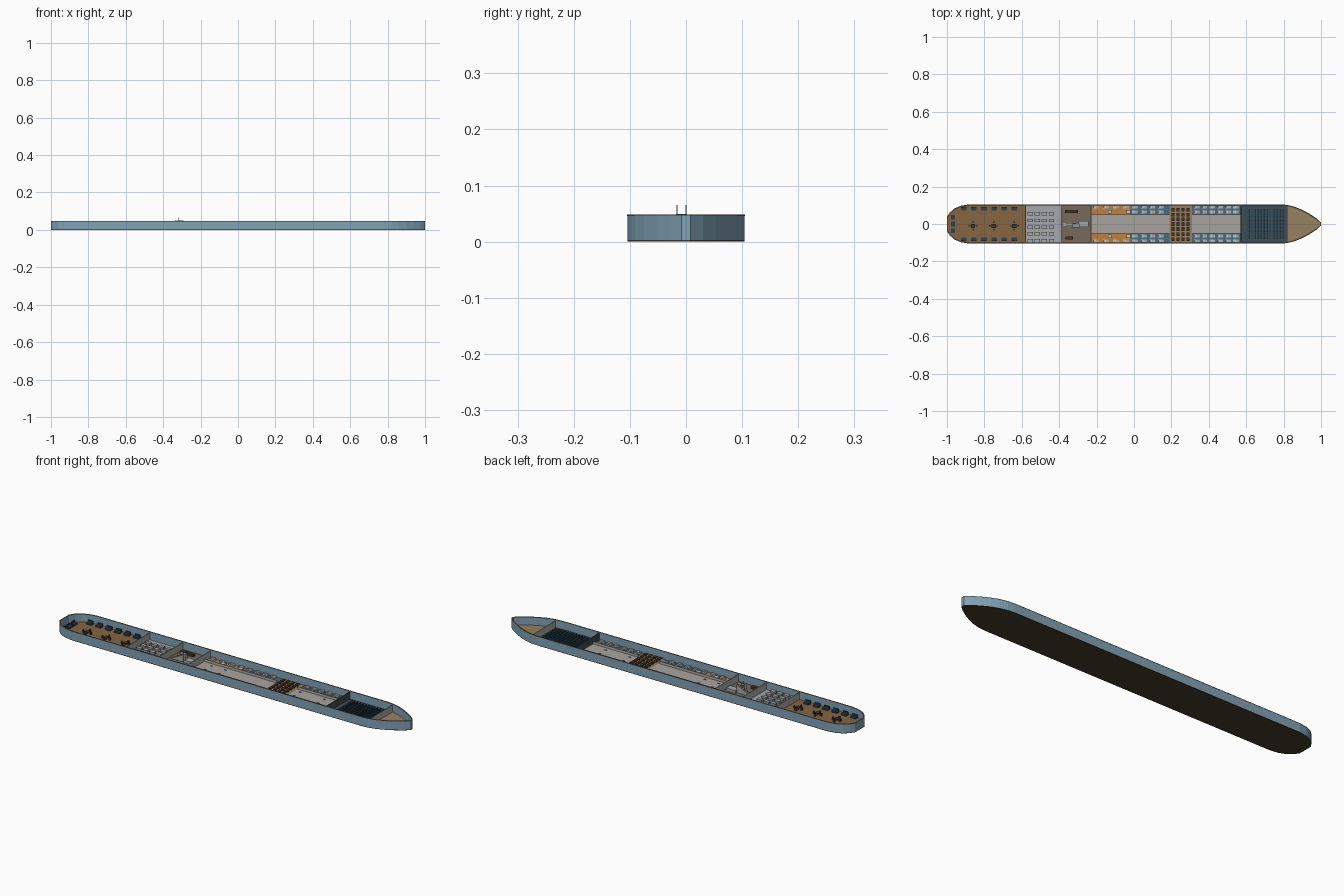
import bpy, bmesh

if "Cube" in bpy.data.objects:
    bpy.data.objects.remove(bpy.data.objects["Cube"])

H, FL = 0.048, 0.006   # hull top, floor level


def material(name, rgb):
    m = bpy.data.materials.new(name)
    m.diffuse_color = (*rgb, 1)
    m.use_nodes = True
    m.node_tree.nodes["Principled BSDF"].inputs["Base Color"].default_value = m.diffuse_color
    return m


M = {n: material(n, c) for n, c in {
    "hull_blue": (0.22, 0.36, 0.46), "keel_brown": (0.06, 0.045, 0.025), "rim_brown": (0.20, 0.16, 0.13),
    "lounge_wood": (0.24, 0.13, 0.055), "tile_grey": (0.38, 0.40, 0.42), "lobby_taupe": (0.19, 0.14, 0.11),
    "orange": (0.50, 0.22, 0.05), "blue_carpet": (0.07, 0.15, 0.22), "corridor": (0.40, 0.37, 0.34),
    "brown_floor": (0.15, 0.08, 0.04), "theatre": (0.05, 0.075, 0.09), "tan": (0.31, 0.22, 0.12),
    "wall": (0.42, 0.42, 0.40), "white": (0.75, 0.75, 0.73), "steel": (0.30, 0.32, 0.34),
    "navy": (0.02, 0.06, 0.09), "dark_wood": (0.07, 0.035, 0.018)}.items()}

# half outline of the ship, stern to bow
HALF = [(-1, 0.038), (-0.985, 0.06), (-0.96, 0.082), (-0.925, 0.097), (-0.88, 0.104), (0.78, 0.104),
        (0.82, 0.101), (0.86, 0.091), (0.90, 0.075), (0.94, 0.053), (0.975, 0.03), (1, 0.008)]


def half_width(x):
    for (x0, y0), (x1, y1) in zip(HALF, HALF[1:]):
        if x0 <= x <= x1:
            return y0 + (y1 - y0) * (x - x0) / (x1 - x0)
    return 0


def finish(bm, name, mat):
    bmesh.ops.recalc_face_normals(bm, faces=bm.faces)
    me = bpy.data.meshes.new(name)
    bm.to_mesh(me)
    bm.free()
    me.materials.append(M[mat])
    ob = bpy.data.objects.new(name, me)
    bpy.context.collection.objects.link(ob)
    return ob


def slab(name, x0, x1, z0, z1, mat, inset=0.0):
    """Floor plate following the ship outline between two stations."""
    pts = [(x0, half_width(x0))] + [p for p in HALF if x0 < p[0] < x1] + [(x1, half_width(x1))]
    pts = [(x, max(y - inset, 0.003)) for x, y in pts]
    loop = pts + [(x, -y) for x, y in reversed(pts)]
    bm = bmesh.new()
    f = bm.faces.new([bm.verts.new((x, y, z0)) for x, y in loop])
    ext = bmesh.ops.extrude_face_region(bm, geom=[f])["geom"]
    bmesh.ops.translate(bm, vec=(0, 0, z1 - z0), verts=[v for v in ext if isinstance(v, bmesh.types.BMVert)])
    return finish(bm, name, mat)


def ring(name, z0, z1, out, inn, mat):
    """Closed wall band around the outline."""
    loop = HALF + [(x, -y) for x, y in reversed(HALF)]
    bm = bmesh.new()
    rows = []
    for off, z in ((out, z0), (out, z1), (-inn, z1), (-inn, z0)):
        k = 1 + off
        rows.append([bm.verts.new((x * k if off < 0 else x,
                                   y + (off if y > 0 else -off) if abs(y) > 0.02 else y, z)) for x, y in loop])
    n = len(loop)
    for a in range(4):
        for i in range(n):
            b, j = (a + 1) % 4, (i + 1) % n
            bm.faces.new((rows[a][i], rows[a][j], rows[b][j], rows[b][i]))
    return finish(bm, name, mat)


def boxes(name, items, mat):
    """One object from boxes given as (cx, cy, z0, sx, sy, sz)."""
    bm = bmesh.new()
    for cx, cy, z0, sx, sy, sz in items:
        vs = bmesh.ops.create_cube(bm, size=1)["verts"]
        bmesh.ops.scale(bm, vec=(sx, sy, sz), verts=vs)
        bmesh.ops.translate(bm, vec=(cx, cy, z0 + sz / 2), verts=vs)
    return finish(bm, name, mat)


# hull shell
slab("keel_plate", -1, 1, 0, 0.003, "keel_brown")
ring("hull_wall", 0.002, H - 0.002, 0, 0.003, "hull_blue")
ring("top_rim", H - 0.002, H, 0.001, 0.004, "rim_brown")

# floor zones
for name, a, b, mat in (("lounge_floor", -0.997, -0.58, "lounge_wood"), ("galley_floor", -0.58, -0.39, "tile_grey"),
                        ("lobby_floor", -0.39, -0.23, "lobby_taupe"), ("orange_cabin_floor", -0.23, -0.02, "orange"),
                        ("aft_cabin_floor", -0.02, 0.19, "blue_carpet"), ("dining_floor", 0.19, 0.31, "tan"),
                        ("fore_cabin_floor", 0.31, 0.57, "blue_carpet"), ("theatre_floor", 0.57, 0.82, "theatre"),
                        ("bow_floor", 0.82, 0.997, "tan")):
    slab(name, a, b, 0.0025, FL, mat, 0.001)
boxes("corridor_floor", [(-0.02, 0, FL, 0.42, 0.096, 0.001), (0.44, 0, FL, 0.26, 0.096, 0.001)], "corridor")

# bulkheads across the ship and low corridor walls
boxes("bulkheads", [(x, 0, FL, 0.003, 2 * half_width(x) - 0.004, 0.036) for x in (-0.58, -0.39, -0.23, 0.82)], "wall")
boxes("theatre_bulkhead", [(0.572, 0, FL, 0.005, 0.204, 0.036)], "theatre")
boxes("corridor_walls", [(c, s * 0.049, FL, l, 0.002, 0.014)
                         for s in (-1, 1) for c, l in ((-0.02, 0.42), (0.44, 0.26))], "wall")
boxes("corridor_signs", [(x, s * 0.025, FL, 0.012, 0.003, 0.004)
                         for s in (-1, 1) for x in (-0.17, -0.09, 0.34, 0.48)], "steel")

# lounge: sofas along the sides and stern, tables with four chairs
sofas = [(-0.91 + i * 0.054, s) for i in range(6) for s in (-1, 1)]
seat, back = [], []
for x, s in sofas:
    seat.append((x, s * 0.08, FL, 0.03, 0.016, 0.008))
    back.append((x, s * 0.09, FL, 0.03, 0.004, 0.016))
for y in (0.036, 0, -0.036):
    seat.append((-0.965, y, FL, 0.016, 0.026, 0.008))
    back.append((-0.975, y, FL, 0.004, 0.026, 0.016))
boxes("sofa_seats", seat, "navy")
boxes("sofa_backs", back, "navy")
tops, chairs = [], []
for x in (-0.86, -0.75, -0.64):
    tops += [(x, -0.01, FL + 0.010, 0.022, 0.022, 0.002), (x, -0.01, FL, 0.005, 0.005, 0.010)]
    for dx, dy in ((1, 0), (-1, 0), (0, 1), (0, -1)):
        cx, cy = x + dx * 0.019, -0.01 + dy * 0.019
        chairs += [(cx, cy, FL, 0.009, 0.009, 0.007),
                   (cx + dx * 0.004, cy + dy * 0.004, FL, 0.002 if dx else 0.009, 0.002 if dy else 0.009, 0.014)]
boxes("lounge_tables", tops, "dark_wood")
boxes("lounge_chairs", chairs, "navy")

# galley counters in a grid
grid = [(-0.555 + i * 0.038, 0.055 - j * 0.036) for i in range(4) for j in range(5)]
boxes("galley_counters", [(x, y, FL, 0.027, 0.016, 0.010) for x, y in grid], "steel")
boxes("galley_worktops", [(x, y, FL + 0.010, 0.029, 0.018, 0.0015) for x, y in grid], "tile_grey")

# lobby: stair with railings, reception counters
boxes("stair_steps", [(-0.372 + i * 0.009, -0.003, FL, 0.009, 0.018, 0.004 + i * 0.0045) for i in range(9)], "wall")
boxes("stair_landing", [(-0.27, 0, FL, 0.055, 0.034, 0.014)], "tile_grey")
boxes("stair_top", [(-0.31, -0.008, H - 0.001, 0.035, 0.02, 0.002)], "steel")
boxes("stair_posts", [(x, y, FL, 0.0015, 0.0015, z - FL) for y in (-0.016, 0)
                      for x, z in ((-0.335, 0.052), (-0.32, 0.065), (-0.305, 0.056))], "steel")
boxes("reception_counters", [(-0.335, 0.068, FL, 0.07, 0.016, 0.012),
                             (-0.345, -0.076, FL, 0.04, 0.016, 0.012)], "dark_wood")

# cabins: beds, pillows and lockers mirrored on both sides
beds, pillows, blankets = [], [], []
cabins = [(-0.205 + i * 0.054, False) for i in range(4)] + \
         [(0.005 + i * 0.046, True) for i in range(4)] + [(0.335 + i * 0.042, True) for i in range(6)]
for x, double in cabins:
    for s in (-1, 1):
        for y in ((0.09, 0.064) if double else (0.09,)):
            beds.append((x, s * y, FL, 0.029, 0.014, 0.007))
            pillows.append((x - 0.01, s * y, FL + 0.007, 0.007, 0.011, 0.002))
            blankets.append((x + 0.006, s * y, FL + 0.007, 0.012, 0.0145, 0.001))
boxes("cabin_beds", beds, "white")
boxes("cabin_pillows", pillows, "tile_grey")
boxes("cabin_blankets", blankets, "tile_grey")
boxes("cabin_lockers", [(x, s * 0.065, FL, 0.02, 0.02, 0.012) for s in (-1, 1) for x in (-0.13, -0.03)], "white")

# dining tables and benches
rows = [(0.208 + i * 0.027, y) for i in range(4) for y in (-0.082, -0.055, 0.025, 0.05, 0.076, -0.027, 0)]
boxes("dining_tables", [(x, y, FL + 0.009, 0.017, 0.02, 0.002) for x, y in rows], "dark_wood")
boxes("dining_table_legs", [(x, y, FL, 0.005, 0.005, 0.009) for x, y in rows], "dark_wood")

# theatre: stage and rows of seats
boxes("theatre_stage", [(0.587, 0, FL, 0.022, 0.18, 0.004)], "theatre")
spots = [(0.612 + i * 0.0165, -0.075 + j * 0.0125) for i in range(12) for j in range(13)]
boxes("theatre_seats", [(x, y, FL, 0.008, 0.010, 0.005) for x, y in spots], "navy")
boxes("theatre_seat_backs", [(x + 0.005, y, FL, 0.002, 0.010, 0.011) for x, y in spots], "navy")
